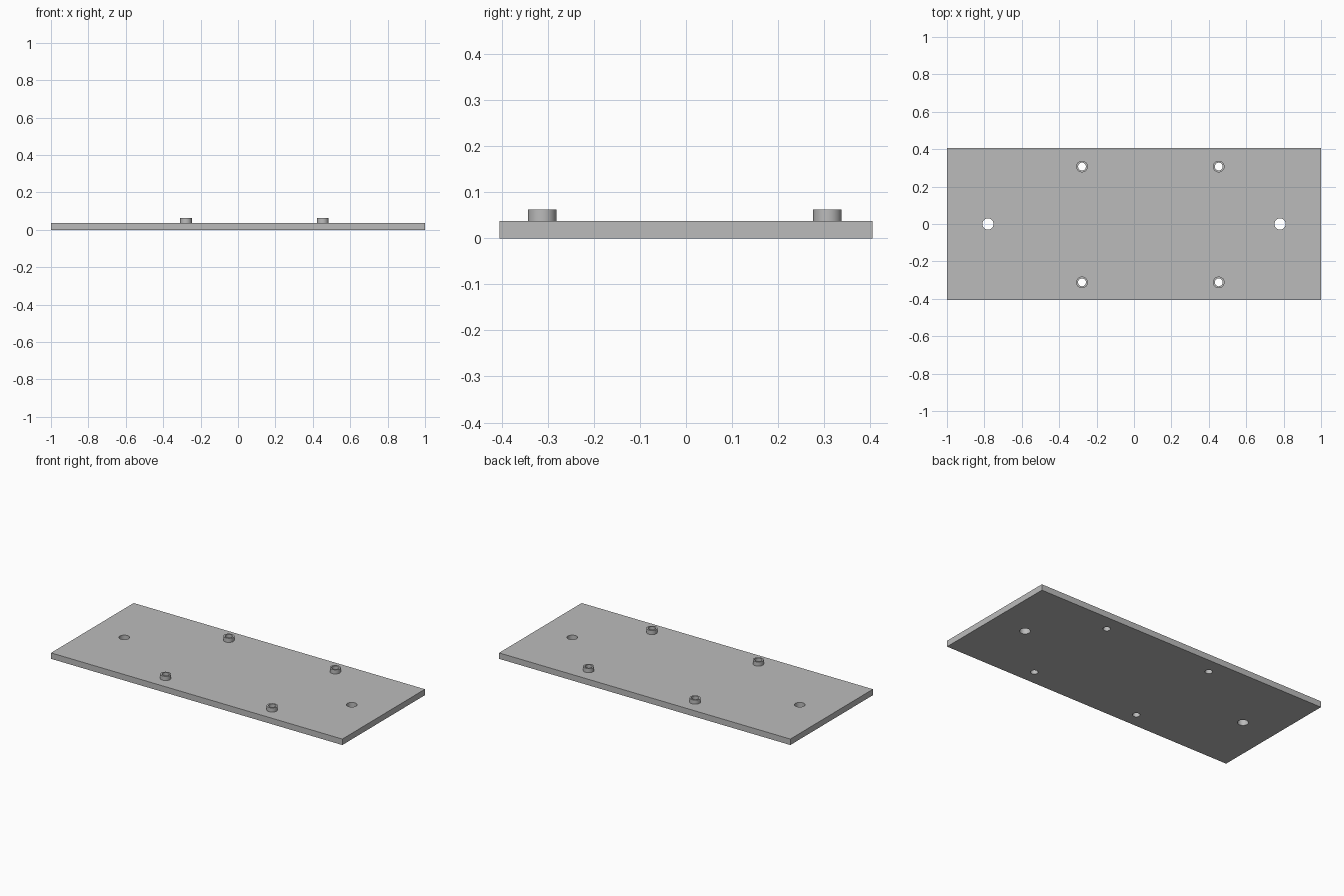
import bpy
import bmesh
import math

PLATE_TOP = 0.037
BOSS_TOP = 0.063
BOSS_RADIUS = 0.031
BORE_RADIUS = 0.021
MOUNT_RADIUS = 0.03
SIDES = 48
BOSSES = [(x, y) for x in (-0.278, 0.453) for y in (-0.312, 0.307)]
MOUNTS = [(-0.781, 0), (0.781, 0)]

if "Cube" in bpy.data.objects:
    bpy.data.objects.remove(bpy.data.objects["Cube"], do_unlink=True)

grey = bpy.data.materials.new("plain_grey")
grey.use_nodes = True
colour = (0.5, 0.5, 0.5, 1)
grey.diffuse_color = colour
grey.node_tree.nodes["Principled BSDF"].inputs["Base Color"].default_value = colour


def smooth(obj):
    bpy.ops.object.select_all(action="DESELECT")
    obj.select_set(True)
    bpy.context.view_layer.objects.active = obj
    bpy.ops.object.shade_smooth_by_angle(angle=math.radians(30))


def drill(obj, x, y, radius):
    """Cut a vertical through hole."""
    bpy.ops.mesh.primitive_cylinder_add(
        vertices=SIDES, radius=radius, depth=0.3, location=(x, y, 0))
    cutter = bpy.context.object
    cutter.name = "hole_cutter"
    cutter.hide_render = True
    mod = obj.modifiers.new("hole", "BOOLEAN")
    mod.operation = "DIFFERENCE"
    mod.solver = "EXACT"
    mod.object = cutter
    bpy.context.view_layer.objects.active = obj
    bpy.ops.object.modifier_apply(modifier=mod.name)
    bpy.data.objects.remove(cutter, do_unlink=True)


def tube(name, x, y):
    """Spin a rectangular wall section into a hollow boss."""
    bm = bmesh.new()
    section = [(BORE_RADIUS, PLATE_TOP), (BOSS_RADIUS, PLATE_TOP),
               (BOSS_RADIUS, BOSS_TOP), (BORE_RADIUS, BOSS_TOP)]
    verts = [bm.verts.new((r, 0, z)) for r, z in section]
    # The seat against the plate stays open
    edges = [bm.edges.new((verts[i], verts[(i + 1) % 4])) for i in (1, 2, 3)]
    bmesh.ops.spin(bm, geom=verts + edges, cent=(0, 0, 0), axis=(0, 0, 1),
                   angle=math.tau, steps=SIDES, use_merge=True)
    bmesh.ops.remove_doubles(bm, verts=bm.verts[:], dist=0.0001)
    bmesh.ops.recalc_face_normals(bm, faces=bm.faces[:])
    # Make sure the rim faces upward
    rim = next(f for f in bm.faces if abs(f.normal.z) > 0.9)
    if rim.normal.z < 0:
        bmesh.ops.reverse_faces(bm, faces=bm.faces[:])
    mesh = bpy.data.meshes.new(name)
    bm.to_mesh(mesh)
    bm.free()
    obj = bpy.data.objects.new(name, mesh)
    obj.location = (x, y, 0)
    bpy.context.collection.objects.link(obj)
    obj.data.materials.append(grey)
    smooth(obj)


# Base plate with two mounting holes and four bores
bpy.ops.mesh.primitive_cube_add(size=1, location=(0, 0, PLATE_TOP / 2))
plate = bpy.context.object
plate.name = "base_plate"
plate.scale = (2, 0.81, PLATE_TOP)
bpy.ops.object.transform_apply(location=True, rotation=False, scale=True)
plate.data.materials.append(grey)
for x, y in MOUNTS:
    drill(plate, x, y, MOUNT_RADIUS)
for x, y in BOSSES:
    drill(plate, x, y, BORE_RADIUS)
smooth(plate)

# Hollow standoff bosses
for x, y in BOSSES:
    side = "left" if x > 0 else "right"
    end = "front" if y < 0 else "back"
    tube(f"{end}_{side}_boss", x, y)
